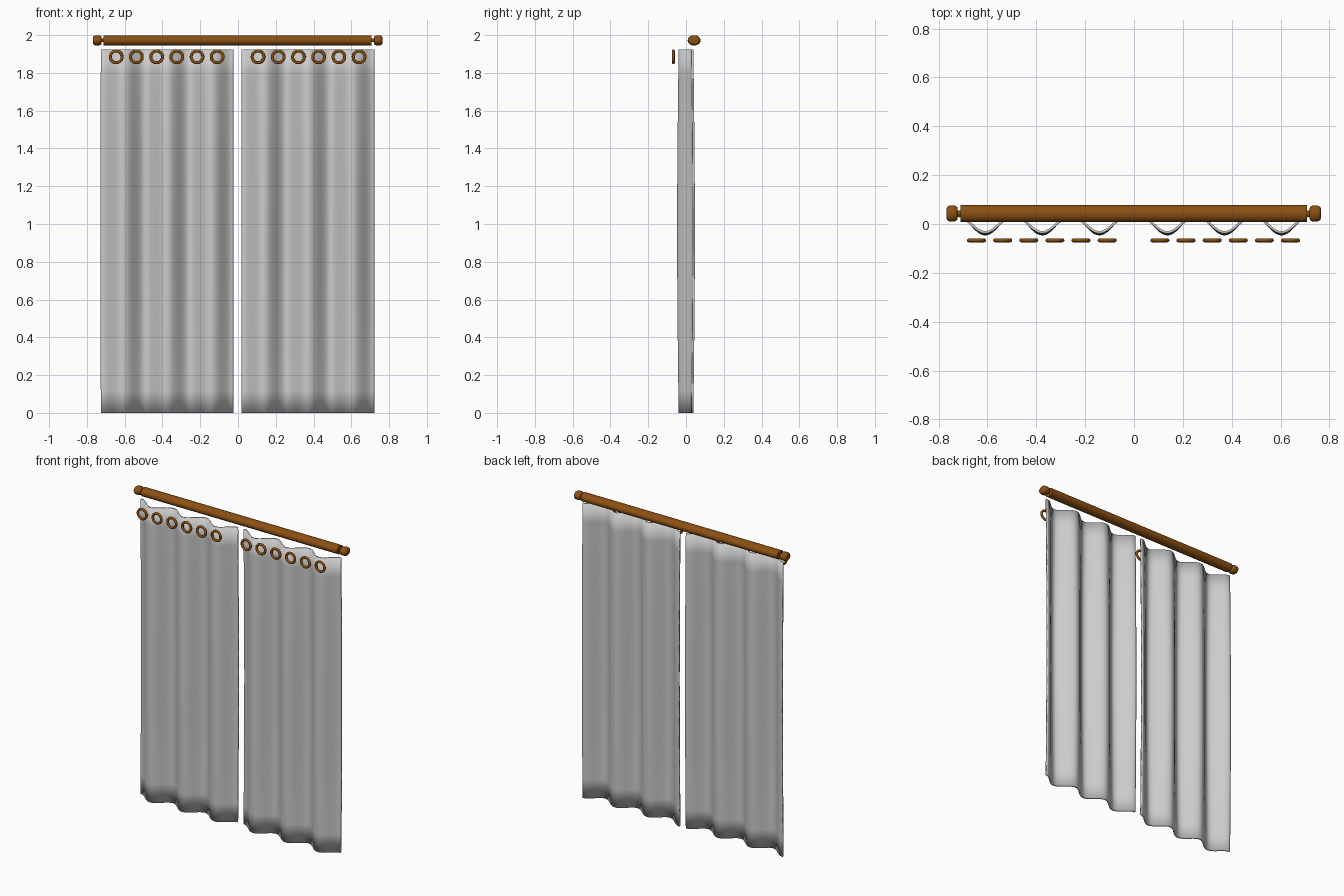
import bpy, bmesh, math
from mathutils import Matrix

cube = bpy.data.objects.get("Cube")
if cube:
    bpy.data.objects.remove(cube)


def make_material(name, rgb):
    m = bpy.data.materials.new(name)
    m.use_nodes = True
    m.diffuse_color = (*rgb, 1)
    m.node_tree.nodes["Principled BSDF"].inputs["Base Color"].default_value = (*rgb, 1)
    return m


fabric = make_material("grey fabric", (0.6, 0.6, 0.6))
wood = make_material("brown wood", (0.26, 0.08, 0.006))


def finish(obj, mat, angle=40):
    obj.data.materials.append(mat)
    bpy.ops.object.select_all(action="DESELECT")
    obj.select_set(True)
    bpy.context.view_layer.objects.active = obj
    bpy.ops.object.shade_smooth_by_angle(angle=math.radians(angle))


def new_object(name, bm):
    bmesh.ops.recalc_face_normals(bm, faces=bm.faces)
    mesh = bpy.data.meshes.new(name)
    bm.to_mesh(mesh)
    bm.free()
    obj = bpy.data.objects.new(name, mesh)
    bpy.context.collection.objects.link(obj)
    return obj


# Pleated panels: a wave that swells slightly at mid height
HEIGHT, PLEATS, COLS, ROWS = 1.925, 3, 72, 16


def curtain(name, x0, x1):
    bm = bmesh.new()
    grid = []
    for r in range(ROWS + 1):
        v = r / ROWS
        depth = 0.034 + 0.008 * math.sin(math.pi * v)
        grid.append([bm.verts.new((x0 + (x1 - x0) * c / COLS,
                                   depth * math.cos(math.tau * PLEATS * c / COLS),
                                   HEIGHT * v)) for c in range(COLS + 1)])
    for low, high in zip(grid, grid[1:]):
        for c in range(COLS):
            bm.faces.new((low[c], low[c + 1], high[c + 1], high[c]))
    obj = new_object(name, bm)
    finish(obj, fabric)
    solid = obj.modifiers.new("cloth thickness", "SOLIDIFY")
    solid.thickness = 0.01
    solid.offset = 0


curtain("right_curtain", -0.726, -0.025)
curtain("left_curtain", 0.02, 0.721)


# Turned parts along x, slightly flattened in height
def turned(name, profile, sides=32):
    bm = bmesh.new()
    rings = []
    for x, radius in profile:
        rings.append([bm.verts.new((x, 0.043 + radius * math.cos(math.tau * i / sides),
                                    1.972 + 0.8 * radius * math.sin(math.tau * i / sides)))
                      for i in range(sides)])
    for a, b in zip(rings, rings[1:]):
        for i in range(sides):
            j = (i + 1) % sides
            bm.faces.new((a[i], a[j], b[j], b[i]))
    bm.faces.new(rings[0])
    bm.faces.new(rings[-1])
    finish(new_object(name, bm), wood)


turned("rod", [(-0.711, 0.034), (0.708, 0.034)])
for side, sign in (("left", 1), ("right", -1)):
    shift = 0 if sign > 0 else -0.003
    turned(side + "_finial_neck", [(sign * x + shift, 0.012) for x in (0.70, 0.73)], 16)
    knob = [(0.719, 0.020), (0.721, 0.026), (0.727, 0.031), (0.734, 0.033),
            (0.750, 0.033), (0.757, 0.031), (0.763, 0.026), (0.765, 0.020)]
    turned(side + "_finial", [(sign * x + shift, r) for x, r in knob])

# Grommet rings in front of each panel
for side, start in (("right", -0.645), ("left", 0.106)):
    for i in range(6):
        bpy.ops.mesh.primitive_torus_add(
            major_radius=0.031, minor_radius=0.008, major_segments=32, minor_segments=12,
            location=(start + 0.107 * i, -0.067, 1.885), rotation=(math.pi / 2, 0, 0))
        ring = bpy.context.object
        ring.name = f"{side}_ring_{i + 1}"
        finish(ring, wood, 60)
